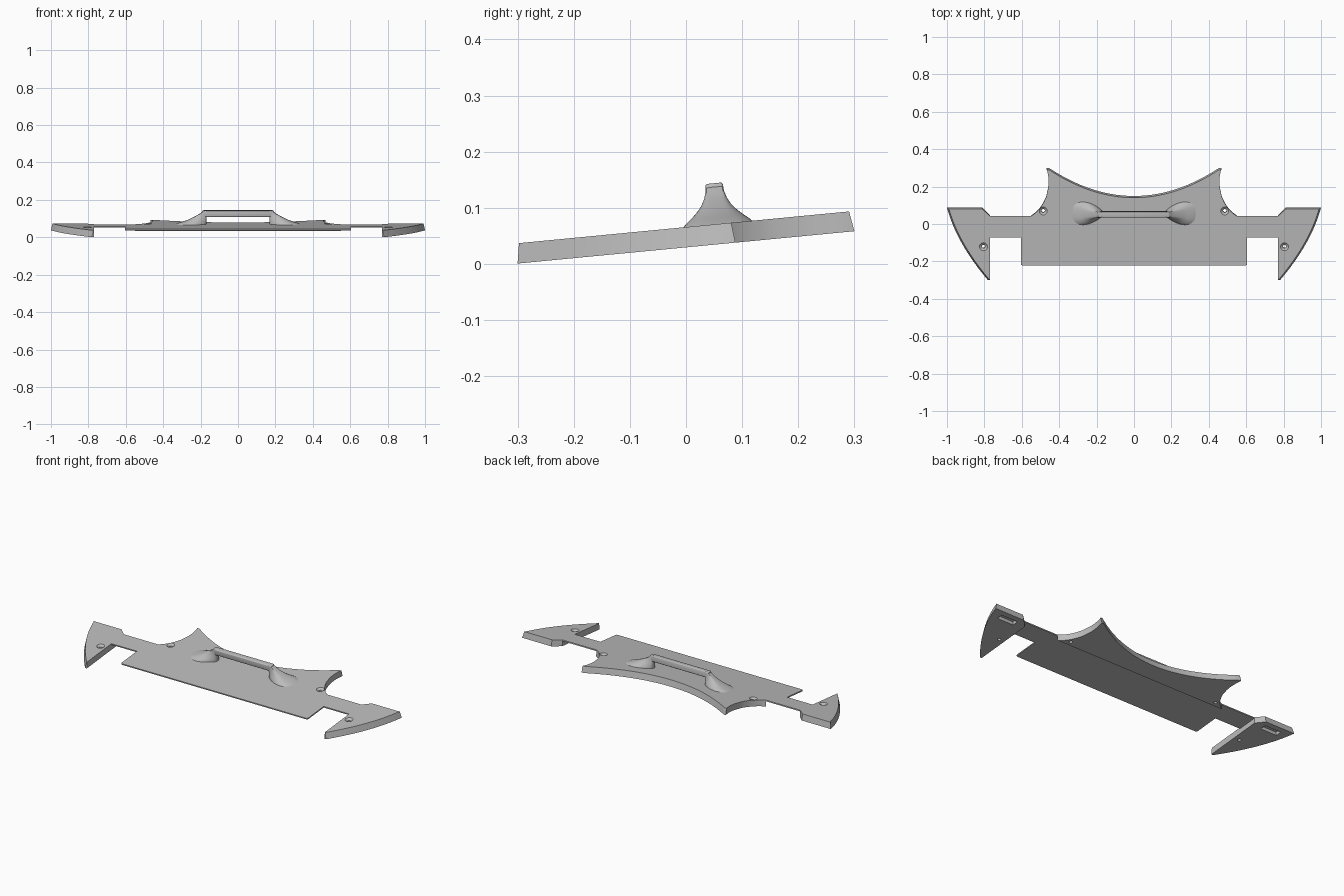
import bpy, bmesh, math
from mathutils import Matrix, Vector

cube = bpy.data.objects.get("Cube")
if cube:
    bpy.data.objects.remove(cube, do_unlink=True)

THICK, THIN = 0.036, 0.007
STEP_Y = 0.043
# everything is modelled flat, then leaned back onto its tilt
TILT = Matrix.Translation((0, 0, 0.0655)) @ Matrix.Rotation(math.atan(0.096), 4, 'X')

grey = bpy.data.materials.new("plain grey")
grey.use_nodes = True
grey.diffuse_color = (0.5, 0.5, 0.5, 1)
grey.node_tree.nodes["Principled BSDF"].inputs["Base Color"].default_value = (0.5, 0.5, 0.5, 1)


def finish(name, bm):
    bmesh.ops.recalc_face_normals(bm, faces=bm.faces)
    mesh = bpy.data.meshes.new(name)
    bm.to_mesh(mesh)
    bm.free()
    mesh.materials.append(grey)
    obj = bpy.data.objects.new(name, mesh)
    bpy.context.collection.objects.link(obj)
    return obj


def loft(name, rings):
    bm = bmesh.new()
    loops = [[bm.verts.new(p) for p in ring] for ring in rings]
    n = len(loops[0])
    for a, b in zip(loops, loops[1:]):
        for i in range(n):
            j = (i + 1) % n
            bm.faces.new((a[i], a[j], b[j], b[i]))
    bm.faces.new(loops[0])
    bm.faces.new(loops[-1])
    return finish(name, bm)


def prism(name, bottom, thickness, draft=lambda x, y: (x, y)):
    return loft(name, [[(x, y, -thickness) for x, y in bottom],
                       [(*draft(x, y), 0) for x, y in bottom]])


def bezier(a, b, c, n):
    pts = []
    for i in range(n + 1):
        t = i / n
        pts.append(tuple((1 - t) ** 2 * p + 2 * t * (1 - t) * q + t * t * r
                         for p, q, r in zip(a, b, c)))
    return pts


def cone(x, y, z, r1, r2, depth):
    bm = bmesh.new()
    bmesh.ops.create_cone(bm, cap_ends=True, segments=24, radius1=r1, radius2=r2,
                          depth=depth, matrix=Matrix.Translation((x, y, z)))
    return finish("cutter", bm)


def box(name, lo, hi):
    bm = bmesh.new()
    lo, hi = Vector(lo), Vector(hi)
    bmesh.ops.create_cube(bm, size=1, matrix=Matrix.Translation((lo + hi) / 2)
                          @ Matrix.Diagonal((*(hi - lo), 1)))
    return finish(name, bm)


def apply_modifier(obj, mod):
    bpy.context.view_layer.objects.active = obj
    bpy.ops.object.modifier_apply(modifier=mod.name)


def cut(obj, cutter):
    cutter.hide_render = True
    mod = obj.modifiers.new("cut", 'BOOLEAN')
    mod.operation = 'DIFFERENCE'
    mod.solver = 'EXACT'
    mod.object = cutter
    apply_modifier(obj, mod)
    bpy.data.objects.remove(cutter, do_unlink=True)


def screw_hole(obj, x, y):
    cut(obj, cone(x, y, -0.02, 0.009, 0.009, 0.06))
    cut(obj, cone(x, y, -0.004, 0.009, 0.024, 0.012))


def mirrored(right_half):
    return right_half + [(-x, y) for x, y in reversed(right_half)]


parts = []

# thin front plate with the two narrow side bars
front_plate = prism("front_plate", mirrored([
    (0.597, -0.222), (0.603, -0.22), (0.605, -0.214), (0.605, -0.072),
    (0.77, -0.072), (0.77, STEP_Y)]), THIN)
parts.append(front_plate)

# thick rear plate with two horns and a scooped back edge
side = bezier((0.55, STEP_Y), (0.495, 0.075), (0.468, 0.15), 10)
side += bezier((0.464, 0.17), (0.448, 0.23), (0.467, 0.298), 8)
steps = 20
scoop = [(0.452 * (1 - i / steps), 0.147 + 0.149 * (1 - i / steps) ** 2)
         for i in range(steps)]
half = side + scoop


def rear_draft(x, y):
    on_side = any(abs(abs(x) - p) + abs(y - q) < 1e-6 for p, q in side[:-1])
    return (x, y) if on_side else (x, y - 0.006)


outline = half + [(0, 0.147)] + [(-x, y) for x, y in reversed(half)]
rear_plate = prism("rear_plate", outline, THICK, rear_draft)
for s in (1, -1):
    screw_hole(rear_plate, s * 0.485, 0.07)
parts.append(rear_plate)


# thick curved wings, each with a screw hole and a slot underneath
def wing_draft(x, y):
    if abs(x) < 0.775:
        return (x, y + 0.008 if y < -0.2 else y)
    s = math.copysign(1, x)
    if y > 0.08:
        return (x - s * (0.008 if abs(x) > 0.95 else 0), y - 0.004)
    return (x - s * 0.008, y + 0.006)


for s, label in ((1, "left"), (-1, "right")):
    arc = bezier((1.0, 0.085), (0.95, -0.105), (0.781, -0.305), 24)
    pts = [(0.77, -0.305), (0.77, STEP_Y), (0.812, 0.085)] + arc
    wing = prism(label + "_wing", [(s * x, y) for x, y in pts], THICK, wing_draft)
    screw_hole(wing, s * 0.805, -0.122)
    x0, x1 = sorted((s * 0.83, s * 0.935))
    cut(wing, box("cutter", (x0, 0.02, -0.05), (x1, 0.055, -0.016)))
    parts.append(wing)

# handle grip
HY = 0.057
grip = box("handle_grip", (-0.19, HY - 0.016, 0.039), (0.19, HY + 0.016, 0.073))
bevel = grip.modifiers.new("round", 'BEVEL')
bevel.width = 0.005
bevel.segments = 3
apply_modifier(grip, bevel)
parts.append(grip)

# flared teardrop feet: height, outer reach, half width
FLARE = [(-0.003, 0.337, 0.068), (0.004, 0.322, 0.062), (0.012, 0.295, 0.051),
         (0.022, 0.268, 0.039), (0.034, 0.243, 0.028), (0.046, 0.22, 0.021),
         (0.058, 0.2, 0.017), (0.068, 0.188, 0.016), (0.073, 0.178, 0.013)]
for s, label in ((1, "left"), (-1, "right")):
    rings = []
    for h, reach, width in FLARE:
        ring = []
        for i in range(40):
            t = 2 * math.pi * i / 40
            u = (1 + math.cos(t)) / 2
            y = (width - 0.012) * math.sin(t) * u ** 0.4 * 1.15
            y += 0.012 * max(-1, min(1, 2.5 * math.sin(t)))
            ring.append((s * (0.168 + (reach - 0.168) * u), HY + y, h))
        rings.append(ring)
    parts.append(loft(label + "_handle_foot", rings))

# tilt everything and smooth the curved faces
bpy.ops.object.select_all(action='DESELECT')
for obj in parts:
    obj.data.transform(TILT)
    obj.select_set(True)
bpy.context.view_layer.objects.active = parts[0]
bpy.ops.object.shade_smooth_by_angle(angle=math.radians(30))
